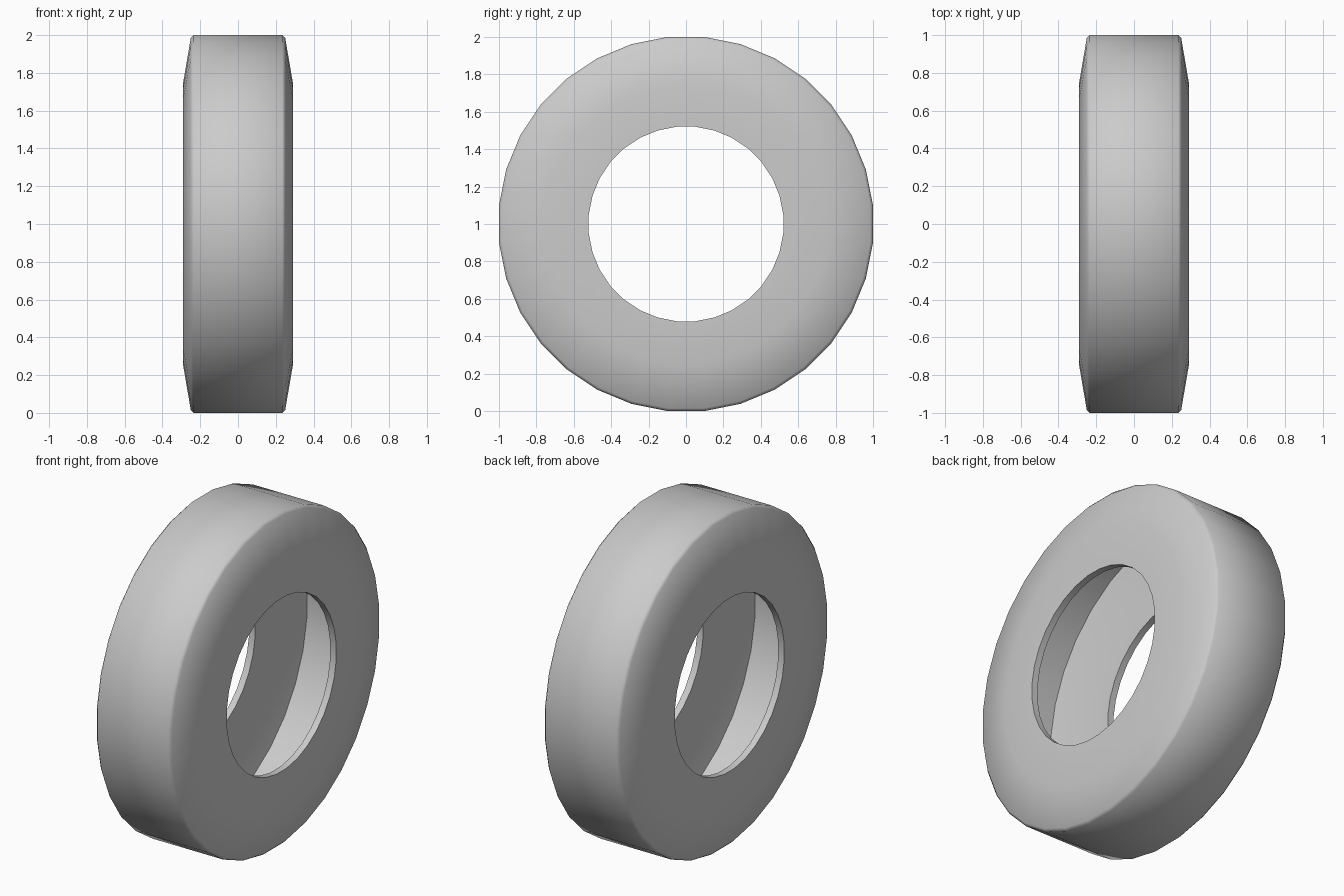
import bpy, bmesh, math

if "Cube" in bpy.data.objects:
    bpy.data.objects.remove(bpy.data.objects["Cube"])

SIDES = 32
STEP = 2 * math.pi / SIDES
K = 1 / math.cos(STEP / 2)   # flats face up and down, so the flat-to-flat size is 2

# Half cross-section (x, radius): outer shell, then the inner cavity
outer = [(0.235, 1.0), (0.25, 0.985), (0.29, 0.75), (0.29, 0.52)]
inner = [(0.25, 0.52), (0.25, 0.745), (0.213, 0.96)]
half = outer + inner
profile = half + [(-x, r) for x, r in reversed(half)]

# Revolve the closed cross-section around the x axis
bm = bmesh.new()
rings = []
for i in range(SIDES):
    a = (i + 0.5) * STEP
    rings.append([bm.verts.new((x, K * r * math.sin(a), 1 + K * r * math.cos(a)))
                  for x, r in profile])
n = len(profile)
for i in range(SIDES):
    a, b = rings[i], rings[(i + 1) % SIDES]
    for j in range(n):
        k = (j + 1) % n
        bm.faces.new((a[j], a[k], b[k], b[j]))
bmesh.ops.recalc_face_normals(bm, faces=bm.faces)

# Hollow tyre
mesh = bpy.data.meshes.new("tyre")
bm.to_mesh(mesh)
bm.free()
tyre = bpy.data.objects.new("tyre", mesh)
bpy.context.collection.objects.link(tyre)
bpy.context.view_layer.objects.active = tyre
tyre.select_set(True)
bpy.ops.object.shade_smooth_by_angle(angle=math.radians(75))
